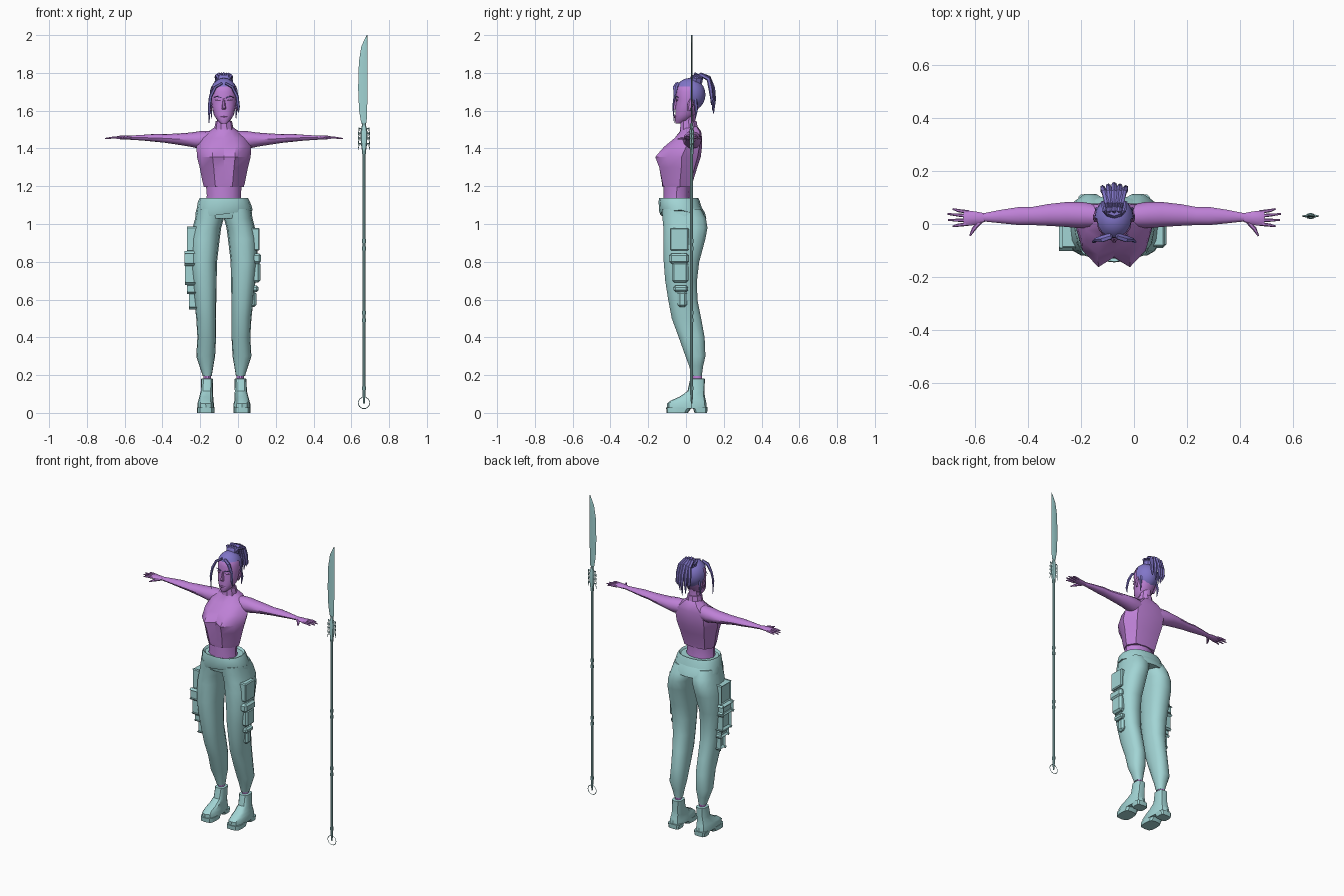
import bpy, bmesh, math
from mathutils import Vector

BODY_X, SPEAR_X, SPEAR_Y = -0.075, 0.667, 0.03


def material(name, rgb):
    m = bpy.data.materials.new(name)
    m.diffuse_color = (*rgb, 1)
    return m


SKIN = material("orchid", (0.52, 0.22, 0.68))
HAIR = material("violet", (0.22, 0.18, 0.58))
CLOTH = material("teal", (0.36, 0.66, 0.66))


def finish(name, bm, mat, off=(BODY_X, 0, 0), angle=35):
    bmesh.ops.recalc_face_normals(bm, faces=bm.faces)
    me = bpy.data.meshes.new(name)
    bm.to_mesh(me)
    bm.free()
    for p in me.polygons:
        p.use_smooth = True
    me.set_sharp_from_angle(angle=math.radians(angle))
    me.materials.append(mat)
    ob = bpy.data.objects.new(name, me)
    ob.location = off
    bpy.context.collection.objects.link(ob)
    return ob


def loft(name, rings, mat, **kw):
    bm = bmesh.new()
    vs = [[bm.verts.new(p) for p in r] for r in rings]
    n = len(vs[0])
    for a, b in zip(vs, vs[1:]):
        for i in range(n):
            j = (i + 1) % n
            bm.faces.new((a[i], a[j], b[j], b[i]))
    bm.faces.new(vs[0])
    bm.faces.new(vs[-1])
    return finish(name, bm, mat, **kw)


def stack(name, rows, mat, n=12, power=2.0, s=1, **kw):
    """Horizontal rounded sections: (z, x0, x1, y0, y1)."""
    rings = []
    for z, x0, x1, y0, y1 in rows:
        r = []
        for i in range(n):
            a = 2 * math.pi * i / n
            c, d = math.cos(a), math.sin(a)
            u = math.copysign(abs(c) ** (2 / power), c)
            v = math.copysign(abs(d) ** (2 / power), d)
            r.append((s * ((x0 + x1) / 2 + u * (x1 - x0) / 2), (y0 + y1) / 2 + v * (y1 - y0) / 2, z))
        rings.append(r)
    return loft(name, rings, mat, **kw)


def sweep(name, pts, mat, n=6, ref=(0, 0, 1), s=1, **kw):
    """Tube through (x, y, z, ra, rb)."""
    P = [Vector((s * p[0], p[1], p[2])) for p in pts]
    rings = []
    for i, p in enumerate(pts):
        t = (P[min(i + 1, len(P) - 1)] - P[max(i - 1, 0)]).normalized()
        a = Vector(ref).cross(t).normalized()
        b = t.cross(a)
        rings.append([P[i] + a * p[3] * math.cos(k * 2 * math.pi / n) + b * p[4] * math.sin(k * 2 * math.pi / n)
                      for k in range(n)])
    return loft(name, rings, mat, **kw)


def block(name, x, y, z, mat, s=1, bevel=0.006):
    bm = bmesh.new()
    bmesh.ops.create_cube(bm, size=1)
    for v in bm.verts:
        v.co = (s * (x[0] + (v.co.x + .5) * (x[1] - x[0])), y[0] + (v.co.y + .5) * (y[1] - y[0]),
                z[0] + (v.co.z + .5) * (z[1] - z[0]))
    bmesh.ops.bevel(bm, geom=bm.edges[:], offset=bevel, segments=1, affect='EDGES')
    return finish(name, bm, mat, angle=20)


# Cropped top: z, half width, centre front, bust front, back
rings = []
for z, w, yc, yb, bk in [(1.195, .105, -.125, -.12, .03), (1.22, .112, -.128, -.125, .035),
                         (1.30, .128, -.128, -.142, .06), (1.355, .142, -.125, -.163, .078),
                         (1.41, .145, -.098, -.115, .085), (1.455, .125, -.055, -.06, .085),
                         (1.49, .08, -.033, -.03, .08), (1.515, .045, -.03, -.022, .062)]:
    mix = lambda t: yb + (bk - yb) * t
    half = [(.42 * w, yb), (.84 * w, mix(.26)), (w, mix(.58)), (.7 * w, mix(.93))]
    r = [(0, yc, z)] + [(x, y, z) for x, y in half] + [(0, bk, z)] + [(-x, y, z) for x, y in reversed(half)]
    rings.append(r)
loft("cropped_top", rings, SKIN)
stack("waist", [(1.08, -.1, .1, -.12, .03), (1.15, -.09, .09, -.12, .02), (1.21, -.095, .095, -.12, .025)], SKIN)
stack("neck", [(1.48, -.045, .045, -.025, .06), (1.54, -.036, .036, -.022, .05), (1.6, -.036, .036, -.02, .055)], SKIN, n=10)
stack("collar", [(1.50, -.052, .052, -.034, .066), (1.545, -.043, .043, -.03, .058)], SKIN, n=10)

# Head and face
stack("head", [(1.533, -.016, .016, -.055, -.025), (1.55, -.036, .036, -.06, .02), (1.58, -.054, .054, -.058, .05),
               (1.625, -.064, .064, -.056, .075), (1.66, -.067, .067, -.052, .09), (1.70, -.067, .067, -.055, .09),
               (1.735, -.056, .056, -.042, .075), (1.76, -.03, .03, -.01, .05)], SKIN, n=14, power=2.2)
stack("nose", [(1.605, -.012, .012, -.062, -.04), (1.615, -.011, .011, -.073, -.04), (1.665, -.004, .004, -.057, -.04)], SKIN, n=6)
sweep("lips", [(-.022, -.054, 1.568, .003, .002), (0, -.06, 1.568, .006, .007), (.022, -.054, 1.568, .003, .002)], SKIN)
for s, side in ((-1, "right"), (1, "left")):
    sweep(side + "_eye", [(.014, -.051, 1.652, .003, .002), (.03, -.05, 1.655, .005, .006), (.046, -.044, 1.656, .003, .002)], SKIN, s=s)
    sweep(side + "_brow", [(.012, -.055, 1.668, .003, .003), (.036, -.052, 1.676, .003, .003), (.053, -.04, 1.67, .002, .002)], HAIR, s=s)
    sweep(side + "_ear", [(.065, .015, 1.60, .008, .005), (.074, .025, 1.635, .018, .006), (.07, .028, 1.66, .008, .005)],
          SKIN, ref=(1, 0, 0), s=s)

# Hair cap with the face opening cut out
bm = bmesh.new()
bmesh.ops.create_uvsphere(bm, u_segments=16, v_segments=12, radius=1)
for v in bm.verts:
    v.co = (v.co.x * .075, .02 + v.co.y * .083, 1.685 + v.co.z * .088)
bmesh.ops.delete(bm, geom=[v for v in bm.verts if v.co.y < .005 and v.co.z < 1.725 or v.co.z < 1.605], context='VERTS')
finish("hair_cap", bm, HAIR)

# Tied hair: knot, arching locks and loose front strands
stack("hair_knot", [(1.745, -.035, .035, .02, .085), (1.77, -.042, .042, .02, .09), (1.79, -.03, .03, .03, .08)], HAIR, n=8)
for i in range(5):
    k = i - 2
    drop = (1.63, 1.60, 1.585, 1.61, 1.64)[i]
    reach = .15 - .006 * abs(k)
    sweep("ponytail_lock", [(k * .008, .045, 1.77, .008, .009), (k * .013, .08, 1.79, .012, .012),
                            (k * .018, .12, 1.775 - .004 * abs(k), .012, .012), (k * .021, reach - .008, 1.72, .012, .012),
                            (k * .022, reach, 1.66, .009, .009), (k * .02, reach - .004, drop, .002, .002)],
          HAIR, ref=(1, 0, 0))
    sweep("knot_loop", [(k * .01, .03, 1.76, .006, .006), (k * .019, .05, 1.796 - .004 * abs(k), .008, .008),
                        (k * .022, .085, 1.775, .006, .006)], HAIR, n=5, ref=(1, 0, 0))
for s, low in ((-1, 1.535), (1, 1.59)):
    sweep("front_strand", [(.01, -.045, 1.745, .007, .012), (.045, -.056, 1.725, .008, .014), (.07, -.06, 1.675, .009, .007),
                           (.077, -.068, 1.62, .008, .005), (.078, -.062, low, .002, .002)], HAIR, ref=(0, 1, 0), s=s)
    sweep("nape_strand", [(.06, .05, 1.66, .008, .008), (.068, .055, 1.61, .009, .006), (.064, .05, 1.56, .002, .002)],
          HAIR, ref=(1, 0, 0), s=s)

for s, side in ((-1, "right"), (1, "left")):
    # Arm, palm and fingers
    sweep(side + "_arm", [(.07, .03, 1.445, .045, .048), (.13, .034, 1.445, .05, .046), (.18, .036, 1.447, .047, .037),
                          (.25, .034, 1.45, .041, .029), (.31, .03, 1.453, .034, .023), (.36, .03, 1.456, .034, .021),
                          (.43, .028, 1.457, .025, .015), (.495, .025, 1.457, .015, .011)], SKIN, n=12, s=s)
    sweep(side + "_palm", [(.485, .025, 1.457, .015, .011), (.52, .022, 1.458, .025, .011), (.555, .022, 1.458, .029, .009),
                           (.568, .022, 1.457, .026, .007)], SKIN, n=8, s=s)
    for y0, y1, x1 in ((.045, .057, .61), (.03, .038, .63), (.014, .015, .627), (0, -.009, .61)):
        sweep(side + "_finger", [(.55, y0, 1.457, .007, .007), (.59, (y0 + y1) / 2, 1.457, .006, .006),
                                 (x1, y1, 1.453, .003, .003)], SKIN, s=s)
    sweep(side + "_thumb", [(.505, .01, 1.455, .009, .009), (.53, -.018, 1.453, .008, .008), (.545, -.045, 1.45, .003, .003)],
          SKIN, s=s)

    # Trouser leg with cargo pockets
    stack(side + "_trouser_leg", [(1.08, 0, .143, -.13, .08), (1.03, 0, .152, -.127, .108), (.98, .014, .165, -.122, .116),
                                  (.92, .022, .178, -.122, .105), (.8, .036, .178, -.12, .072), (.7, .038, .168, -.112, .06),
                                  (.6, .04, .157, -.096, .062), (.5, .041, .146, -.077, .082), (.4, .041, .14, -.04, .1),
                                  (.3, .046, .146, -.004, .104), (.25, .055, .13, .015, .092), (.195, .064, .112, .03, .084)],
          CLOTH, n=14, power=2.35, s=s)
    block(side + "_upper_pocket", (.14, .19), (-.085, .015), (.86, .98), CLOTH, s)
    block(side + "_upper_flap", (.14, .197), (-.09, .015), (.79, .845), CLOTH, s, .012)
    block(side + "_middle_pocket", (.13, .193), (-.075, .012), (.69, .80), CLOTH, s, .012)
    block(side + "_lower_flap", (.13, .184), (-.065, .01), (.64, .675), CLOTH, s, .01)
    block(side + "_lower_pocket", (.12, .172), (-.045, .005), (.56, .645), CLOTH, s, .012)

    # Ankle and boot
    stack(side + "_ankle", [(.15, .068, .108, .035, .085), (.22, .068, .108, .035, .085)], SKIN, n=10, s=s)
    stack(side + "_boot", [(.022, .05, .14, -.1, .11), (.05, .052, .14, -.1, .108), (.066, .056, .135, -.08, .105),
                           (.085, .056, .13, -.035, .1), (.115, .058, .122, .008, .098), (.18, .056, .12, .022, .1),
                           (.183, .07, .108, .035, .088)], CLOTH, n=12, power=3, s=s)
    stack(side + "_boot_sole", [(0, .05, .142, -.103, .01), (.028, .05, .142, -.105, .03)], CLOTH, n=12, power=3.5, s=s)
    stack(side + "_boot_heel", [(0, .056, .134, .045, .112), (.03, .052, .138, .035, .114)], CLOTH, n=12, power=4, s=s)

# Hips and folded waistband
stack("hips", [(1.03, -.15, .15, -.122, .108), (1.06, -.15, .15, -.13, .1), (1.1, -.138, .138, -.13, .075)], CLOTH, n=16, power=2.35)
band = stack("waistband", [(1.06, -.152, .152, -.137, .09), (1.08, -.148, .148, -.143, .085), (1.12, -.137, .137, -.145, .073),
                           (1.137, -.128, .128, -.142, .066), (1.125, -.118, .118, -.13, .055)], CLOTH, n=16, power=2.35)
for v in band.data.vertices:
    if v.co.z < 1.09 and v.co.y < 0:
        v.co.z += v.co.x * .14 - .008

# Spear: shaft, bands, end ring, collar and blade
AT = (SPEAR_X, SPEAR_Y, 0)
stack("spear_shaft", [(.05, -.004, .004, -.004, .004), (.1, -.008, .008, -.008, .008), (1.53, -.008, .008, -.008, .008)],
      CLOTH, n=8, off=AT)
for z in (.12, .48, .52, .86, .9, 1.37):
    stack("spear_band", [(z, -.01, .01, -.01, .01), (z + .02, -.01, .01, -.01, .01)], CLOTH, n=8, off=AT)
bm = bmesh.new()
ring = [[bm.verts.new(((.031 + .002 * math.cos(b)) * math.cos(a), .002 * math.sin(b), .035 + .018 + (.031 + .002 * math.cos(b)) * math.sin(a)))
         for b in [j * math.pi / 2 for j in range(4)]] for a in [i * math.pi / 5 for i in range(10)]]
for i in range(10):
    for j in range(4):
        A, B = ring[i], ring[(i + 1) % 10]
        bm.faces.new((A[j], A[(j + 1) % 4], B[(j + 1) % 4], B[j]))
finish("spear_end_ring", bm, CLOTH, off=AT)
stack("spear_socket", [(1.38, -.01, .01, -.009, .009), (1.43, -.017, .017, -.012, .012), (1.49, -.018, .018, -.012, .012),
                       (1.535, -.008, .008, -.006, .006)], CLOTH, n=8, off=AT)
for s in (-1, 1):
    for z in (1.42, 1.45, 1.475, 1.5):
        sweep("socket_barb", [(.01, 0, z, .006, .006), (.025, 0, z + .008, .004, .004), (.031, 0, z - .028, .001, .001)],
              CLOTH, n=4, ref=(0, 1, 0), s=s, off=AT)
blade = [(1.52, -.008, .004), (1.54, -.016, .014), (1.6, -.026, .017), (1.72, -.031, .018), (1.86, -.027, .018),
         (1.94, -.014, .018), (1.98, .004, .018), (2.0, .015, .018)]
stack("spear_blade", [(z, a, b, -.0035, .0035) for z, a, b in blade], CLOTH, n=4, off=AT)
